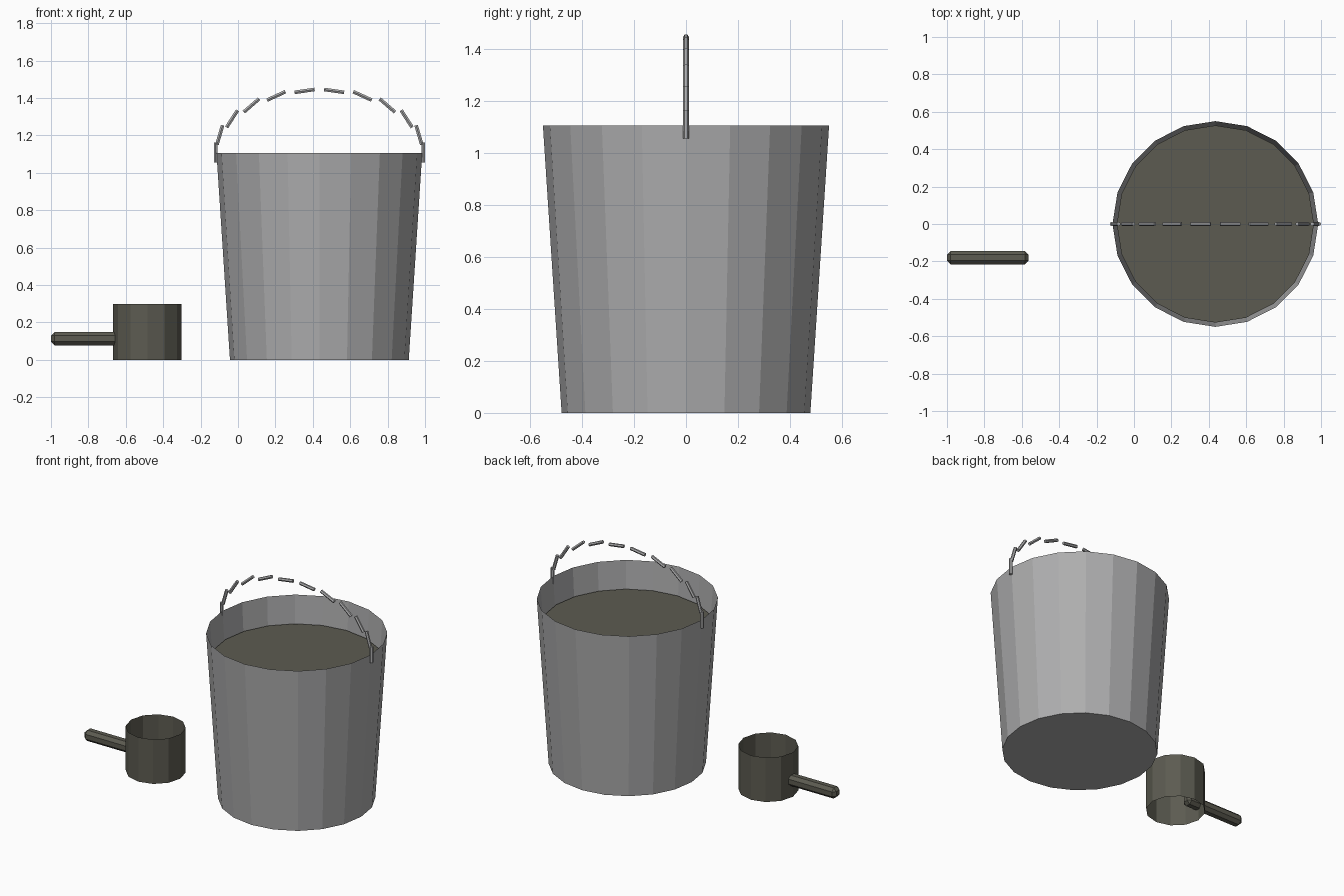
import bpy, bmesh, math
from mathutils import Matrix, Vector

if "Cube" in bpy.data.objects:
    bpy.data.objects.remove(bpy.data.objects["Cube"])


def material(name, rgb):
    m = bpy.data.materials.new(name)
    m.diffuse_color = (*rgb, 1)
    m.use_nodes = True
    m.node_tree.nodes["Principled BSDF"].inputs["Base Color"].default_value = m.diffuse_color
    return m


STEEL = material("grey steel", (0.42, 0.42, 0.425))
DARK = material("dark olive grey", (0.107, 0.105, 0.082))


def finish(name, bm, mat):
    me = bpy.data.meshes.new(name)
    bm.to_mesh(me)
    bm.free()
    me.materials.append(mat)
    ob = bpy.data.objects.new(name, me)
    bpy.context.collection.objects.link(ob)
    return ob


def ring(bm, n, r, x, y, z):
    return [bm.verts.new((x + r * math.cos(2 * math.pi * i / n),
                          y + r * math.sin(2 * math.pi * i / n), z)) for i in range(n)]


def tube(name, n, r0, r1, x, y, height, mat, bottom):
    # thin-walled open vessel, optionally with a floor
    bm = bmesh.new()
    a, b = ring(bm, n, r0, x, y, 0), ring(bm, n, r1, x, y, height)
    for i in range(n):
        j = (i + 1) % n
        bm.faces.new((a[i], a[j], b[j], b[i]))
    if bottom:
        bm.faces.new(a[::-1])
    return finish(name, bm, mat)


BX = 0.435  # bucket centre

# bucket wall and floor
tube("bucket", 20, 0.478, 0.55, BX, 0, 1.105, STEEL, True)

# surface of the contents
bm = bmesh.new()
bm.faces.new(ring(bm, 20, 0.527, BX, 0, 0.92))
finish("bucket_contents", bm, DARK)

# bail handle: twelve separate short rods along a flattened arch
bm = bmesh.new()
for i in range(12):
    t = math.pi * i / 11
    pos = Vector((BX + 0.555 * math.cos(t), 0, 1.108 + 0.333 * math.sin(t)))
    bmesh.ops.create_cone(bm, cap_ends=True, segments=6, radius1=0.011, radius2=0.011,
                          depth=0.108,
                          matrix=Matrix.Translation(pos) @ Matrix.Rotation(-t, 4, 'Y'))
finish("bucket_handle", bm, STEEL)

# scoop cup, open at both ends
tube("scoop_cup", 12, 0.183, 0.183, -0.484, -0.18, 0.297, DARK, False)

# scoop handle: chamfered bar reaching into the cup
bm = bmesh.new()
bmesh.ops.create_cube(bm, size=1, matrix=Matrix.Translation((-0.782, -0.18, 0.113))
                      @ Matrix.Diagonal((0.436, 0.072, 0.072, 1)))
bmesh.ops.bevel(bm, geom=bm.edges[:], offset=0.02, segments=1, affect='EDGES')
finish("scoop_handle", bm, DARK)
